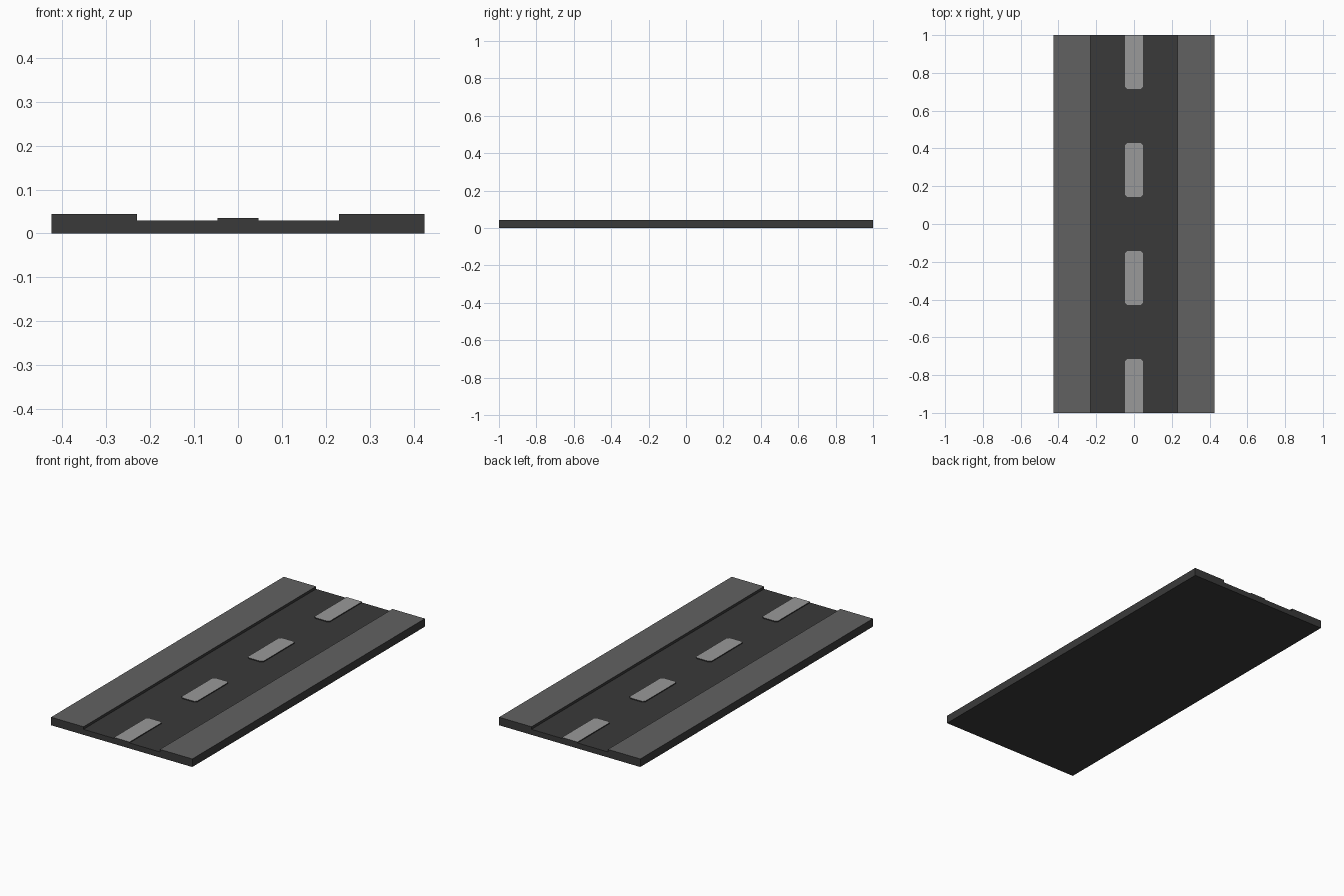
import bpy, bmesh

if "Cube" in bpy.data.objects:
    bpy.data.objects.remove(bpy.data.objects["Cube"])


def material(name, v):
    m = bpy.data.materials.new(name)
    m.diffuse_color = (v, v, v, 1)
    m.use_nodes = True
    m.node_tree.nodes["Principled BSDF"].inputs["Base Color"].default_value = m.diffuse_color
    return m


ASPHALT = material("dark asphalt", 0.042)
PAVING = material("grey paving", 0.12)
PAINT = material("pale road paint", 0.32)


def slab(name, outline, z0, z1, side, top):
    """Extrude an outline upward; the top face gets its own colour."""
    bm = bmesh.new()
    face = bm.faces.new([bm.verts.new((x, y, z0)) for x, y in outline])
    ext = bmesh.ops.extrude_face_region(bm, geom=[face], use_keep_orig=True)
    for v in ext["geom"]:
        if isinstance(v, bmesh.types.BMVert):
            v.co.z = z1
    bmesh.ops.recalc_face_normals(bm, faces=bm.faces)
    for f in bm.faces:
        f.material_index = 1 if f.normal.z > 0.5 else 0
    me = bpy.data.meshes.new(name)
    bm.to_mesh(me)
    bm.free()
    me.materials.append(side)
    me.materials.append(top)
    ob = bpy.data.objects.new(name, me)
    bpy.context.collection.objects.link(ob)
    return ob


def rect(x0, x1, y0, y1):
    return [(x0, y0), (x1, y0), (x1, y1), (x0, y1)]


# Road bed
slab("road_bed", rect(-0.425, 0.425, -1, 1), 0, 0.03, ASPHALT, ASPHALT)

# Raised pavements on both sides
slab("pavement_left", rect(-0.425, -0.23, -1, 1), 0.03, 0.044, ASPHALT, PAVING)
slab("pavement_right", rect(0.23, 0.425, -1, 1), 0.03, 0.044, ASPHALT, PAVING)

# Centre line dashes: clipped corners on ends that lie inside the tile
W, C = 0.047, 0.011
for i, (y0, y1) in enumerate([(-1, -0.715), (-0.428, -0.143),
                              (0.143, 0.428), (0.715, 1)]):
    a = C if y0 > -1 else 0
    b = C if y1 < 1 else 0
    pts = [(-W + a, y0), (W - a, y0)]
    if a:
        pts.append((W, y0 + a))
    if b:
        pts.append((W, y1 - b))
    pts += [(W - b, y1), (-W + b, y1)]
    if b:
        pts.append((-W, y1 - b))
    if a:
        pts.append((-W, y0 + a))
    slab("centre_dash_%d" % i, pts, 0.03, 0.035, ASPHALT, PAINT)
